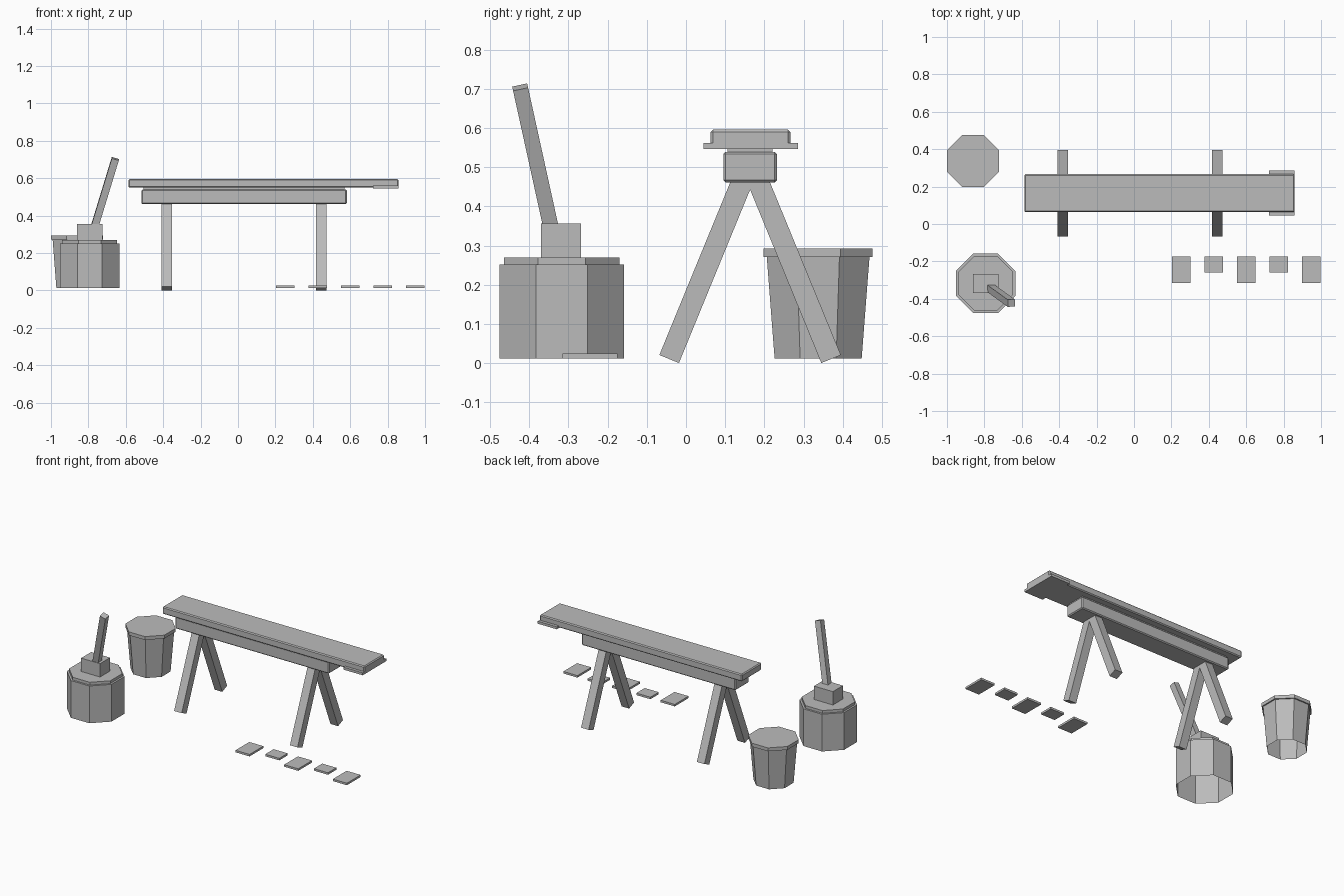
import bpy, bmesh, math
from mathutils import Vector, Matrix

cube = bpy.data.objects.get("Cube")
if cube:
    bpy.data.objects.remove(cube, do_unlink=True)

grey = bpy.data.materials.new("plain_grey")
grey.use_nodes = True
COLOUR = (0.5, 0.5, 0.5, 1)
grey.diffuse_color = COLOUR
grey.node_tree.nodes["Principled BSDF"].inputs["Base Color"].default_value = COLOUR


def finish(name, bm):
    bmesh.ops.recalc_face_normals(bm, faces=bm.faces)
    mesh = bpy.data.meshes.new(name)
    bm.to_mesh(mesh)
    bm.free()
    mesh.materials.append(grey)
    obj = bpy.data.objects.new(name, mesh)
    bpy.context.collection.objects.link(obj)
    return obj


def box(name, x, y, z, bevel=0):
    """Box from its (low, high) range on each axis."""
    bm = bmesh.new()
    bmesh.ops.create_cube(bm, size=1)
    size = Vector([r[1] - r[0] for r in (x, y, z)])
    centre = Vector([(r[0] + r[1]) / 2 for r in (x, y, z)])
    for v in bm.verts:
        v.co = v.co * size + centre
    if bevel:
        bmesh.ops.bevel(bm, geom=bm.edges[:], offset=bevel, segments=1,
                        affect='EDGES', profile=0.5)
    return finish(name, bm)


def bar(name, start, end, width):
    """Square bar between two points, kept square to the x axis."""
    start, end = Vector(start), Vector(end)
    along = (end - start).normalized()
    side = (Vector((1, 0, 0)) - along * along.x).normalized()
    depth = along.cross(side)
    turn = Matrix((side, depth, along)).transposed()
    bm = bmesh.new()
    bmesh.ops.create_cube(bm, size=1)
    size = Vector((width, width, (end - start).length))
    for v in bm.verts:
        v.co = turn @ (v.co * size) + (start + end) / 2
    return finish(name, bm)


def octagon_tub(name, cx, cy, profile):
    """Eight-sided tub, open below; profile lists (half width, height)."""
    bm = bmesh.new()
    rings = []
    for half, z in profile:
        r = half / math.cos(math.pi / 8)
        angles = [(i + 0.5) * math.pi / 4 for i in range(8)]
        rings.append([bm.verts.new((cx + r * math.cos(a), cy + r * math.sin(a), z))
                      for a in angles])
    for low, high in zip(rings, rings[1:]):
        for i in range(8):
            j = (i + 1) % 8
            bm.faces.new((low[i], low[j], high[j], high[i]))
    bm.faces.new(rings[-1])
    return finish(name, bm)


# Bench: plank, end cleat and supporting beam
box("bench_top", (-0.585, 0.858), (0.063, 0.266), (0.549, 0.596), 0.006)
box("end_cleat", (0.722, 0.858), (0.045, 0.285), (0.546, 0.562))
box("beam", (-0.516, 0.582), (0.095, 0.232), (0.461, 0.539), 0.006)
box("beam_spacer", (-0.504, 0.57), (0.106, 0.221), (0.535, 0.552))

# Two A-frames of splayed legs, mirrored about the bench centre line
MID = 0.1635
for end, x in (("right", -0.381), ("left", 0.445)):
    for place, sign in (("front", -1), ("back", 1)):
        bar(f"{place}_{end}_leg", (x, MID + sign * 0.2065, 0.0107),
            (x, MID + sign * 0.013, 0.482), 0.054)

# Tapered bucket with a rim
octagon_tub("bucket", -0.86, 0.337, [(0.111, 0.012), (0.131, 0.271),
                                     (0.139, 0.271), (0.139, 0.293)])

# Chopping block with a stepped top, and the tool resting on it
octagon_tub("chopping_block", -0.793, -0.317, [(0.159, 0.012), (0.159, 0.252),
                                               (0.147, 0.252), (0.147, 0.27)])
box("tool_head", (-0.86, -0.725), (-0.37, -0.268), (0.268, 0.356))
bar("tool_handle", (-0.767, -0.343, 0.34), (-0.656, -0.423, 0.704), 0.039)

# Row of flat tiles on the ground
for i in range(5):
    x = 0.253 + i * 0.1735
    front = -0.26 if i % 2 else -0.315
    box(f"ground_tile_{i + 1}", (x - 0.05, x + 0.05), (front, -0.175), (0.012, 0.025))
